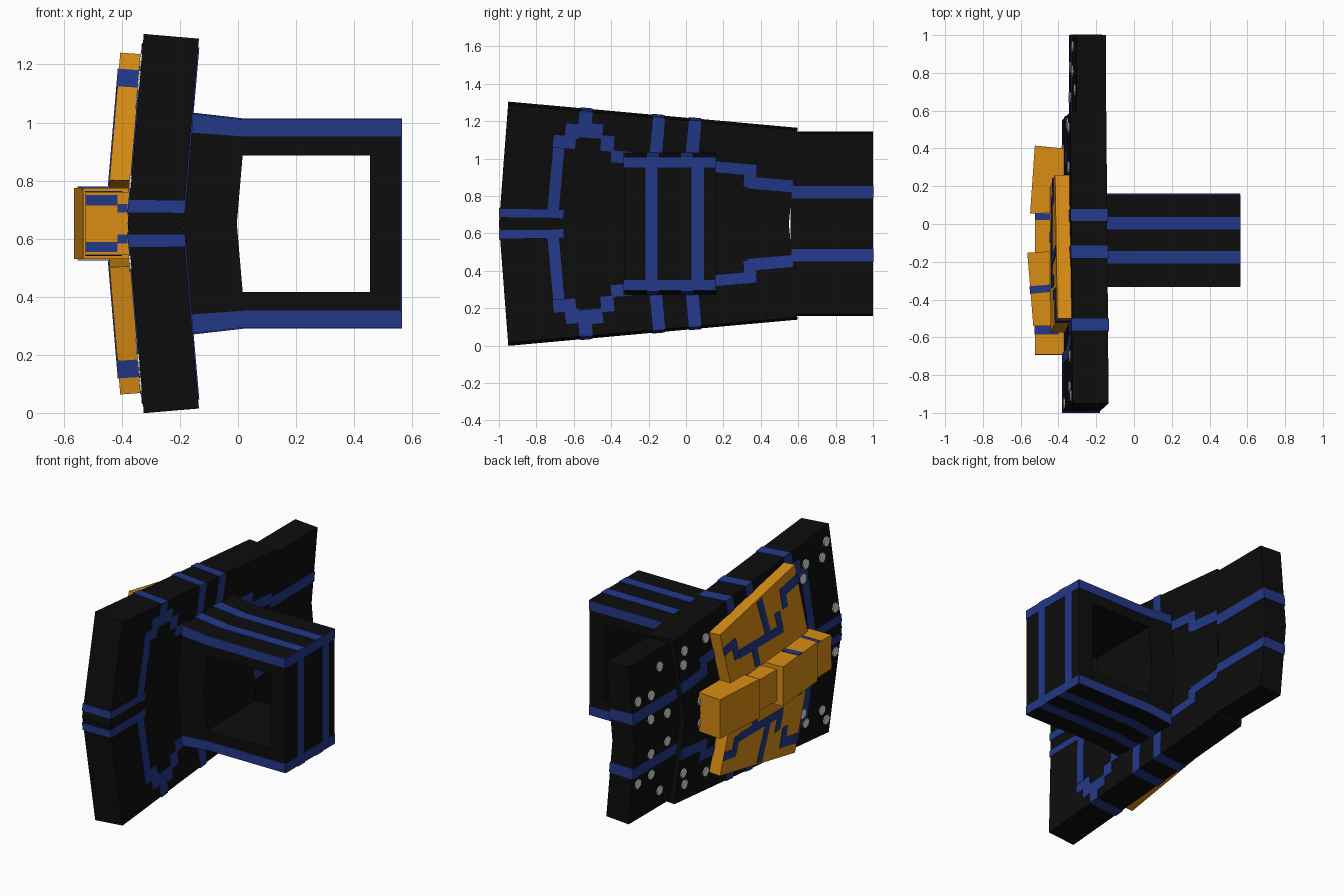
import bpy, bmesh, math

if "Cube" in bpy.data.objects:
    bpy.data.objects.remove(bpy.data.objects["Cube"])

MID = 0.652     # height of the horizontal fold; everything mirrors about it
LEAN = 0.085    # lean of each half away from the fold


def material(name, rgb):
    m = bpy.data.materials.new(name)
    m.diffuse_color = (*rgb, 1)
    m.use_nodes = True
    m.node_tree.nodes["Principled BSDF"].inputs["Base Color"].default_value = m.diffuse_color
    return m


BLACK = material("black", (0.004, 0.004, 0.004))
BLUE = material("blue", (0.017, 0.04, 0.25))
ORANGE = material("orange", (0.70, 0.27, 0.007))
GREY = material("light_grey", (0.72, 0.72, 0.72))


def part(name, mat, solids, mirror=True):
    """Join prisms (pairs of matching point loops), repeated below the fold."""
    bm = bmesh.new()
    for a, b in solids:
        for flip in ((False, True) if mirror else (False,)):
            la, lb = [[bm.verts.new((x, y, 2 * MID - z if flip else z)) for x, y, z in loop]
                      for loop in (a, b)]
            n = len(la)
            bm.faces.new(la)
            bm.faces.new(lb[::-1])
            for i in range(n):
                j = (i + 1) % n
                bm.faces.new((la[i], lb[i], lb[j], la[j]))
    bmesh.ops.recalc_face_normals(bm, faces=bm.faces)
    me = bpy.data.meshes.new(name)
    bm.to_mesh(me)
    bm.free()
    me.materials.append(mat)
    ob = bpy.data.objects.new(name, me)
    bpy.context.collection.objects.link(ob)
    return ob


def leaning(pts, n0, n1, x0):
    """Prism of a (y, z) outline on the leaning upper half, from depth n0 to n1."""
    def place(y, z, n):
        h = z - MID
        return (x0 + n + LEAN * h, y, z - LEAN * n * min(1, h / 0.65))
    return ([place(y, z, n0) for y, z in pts], [place(y, z, n1) for y, z in pts])


def across(pts, y0, y1):
    """Prism of an (x, z) outline along y."""
    return ([(x, y0, z) for x, z in pts], [(x, y1, z) for x, z in pts])


def upright(pts, z0, z1):
    """Prism of an (x, y) outline along z."""
    return ([(x, y, z0) for x, y in pts], [(x, y, z1) for x, y in pts])


def rect(a0, a1, b0, b1):
    return [(a0, b0), (a1, b0), (a1, b1), (a0, b1)]


def tilted(y0, y1, z0, z1):
    """Rectangle tilted with the upper edge of the board."""
    yc, zc = (y0 + y1) / 2, (z0 + z1) / 2
    return [(y + 0.088 * (z - zc), z - 0.088 * (y - yc)) for y, z in rect(y0, y1, z0, z1)]


def top_z(y):
    return 1.305 - 0.0906 * (y + 0.95)


# Folded board: long front section and shorter rear section
FX, FT, RX, RT, E = -0.38, 0.19, -0.345, 0.155, 0.004
part("front_board", BLACK, [leaning(
    [(-1, MID), (0.55, MID), (0.595, 1.165), (-0.95, 1.305)], 0, FT, FX)])
part("rear_board", BLACK, [leaning(rect(0.56, 1, MID, 1.145), 0, RT, RX)])

# Stepped blue stripes on both faces of the front section
steps = [
    (-0.745, -0.655, 0.685, 0.73), (-0.727, -0.667, 0.685, 1.067),
    (-0.709, -0.59, 1.067, 1.135), (-0.645, -0.57, 1.12, 1.2),
    (-0.575, -0.505, 1.125, 1.262), (-0.515, -0.445, 1.12, 1.2),
    (-0.455, -0.385, 1.05, 1.135), (-0.40, -0.29, 0.985, 1.05),
    (-0.187, -0.122, 0.99, 1.232), (0.005, 0.072, 0.98, 1.214),
    (0.14, 0.375, 0.925, 0.985), (0.31, 0.375, 0.855, 0.93), (0.33, 0.57, 0.835, 0.90)]
outlines = [tilted(*s) for s in steps] + [
    [(-1, 0.688), (-0.69, 0.685), (-0.69, 0.73), (-0.995, 0.733)]]
stripes = []
for o in outlines:
    stripes += [leaning(o, FT, FT + E, FX), leaning(o, -E, 0, FX)]
# Stripes wrapping over the upper edge and the front end
for y0, y1 in ((-0.565, -0.5), (-0.18, -0.115), (0.015, 0.08)):
    stripes.append(leaning([(y0, top_z(y0) - E), (y1, top_z(y1) - E),
                            (y1, top_z(y1) + E), (y0, top_z(y0) + E)], -E, FT + E, FX))
stripes.append(leaning([(-1.001, 0.69), (-0.99, 0.69), (-0.988, 0.735), (-0.999, 0.735)],
                       -E, FT + E, FX))
part("front_board_stripes", BLUE, stripes)
band = rect(0.565, 1, 0.79, 0.857)
part("rear_board_stripes", BLUE, [
    leaning(band, RT, RT + E, RX), leaning(band, -E, 0, RX),
    leaning(rect(0.998, 1.003, 0.79, 0.857), -E, RT + E, RX)])

# Small round studs on the outer face
dots = [(-0.91, 1.21), (-0.86, 1.13), (-0.70, 1.15), (-0.66, 1.075), (-0.95, 0.79),
        (0.30, 1.07), (0.51, 1.07), (0.53, 0.99), (0.71, 1.04), (0.81, 0.90),
        (0.94, 0.91), (0.83, 0.76), (0.39, 0.72), (0.67, 0.74)]
studs = []
for y, z in dots:
    ring = [(y + 0.03 * math.cos(k * math.tau / 10), z + 0.03 * math.sin(k * math.tau / 10))
            for k in range(10)]
    studs.append(leaning(ring, -0.007, 0, RX if y > 0.56 else FX))
part("studs", GREY, studs)

# Square hand loop: folded base, two arms, outer wall
Y0, Y1, XO, ZT = -0.33, 0.157, 0.56, 1.01
part("loop_base", BLACK, [across([(-0.19, MID), (-0.155, 1.03), (0.02, ZT), (0.016, 0.887),
                                  (-0.004, MID)], Y0, Y1)])
part("loop_arms", BLACK, [across(rect(0.016, 0.455, 0.887, ZT), Y0, Y1)])
part("loop_outer_wall", BLACK, [across(rect(0.455, XO, 2 * MID - ZT, ZT), Y0, Y1)], False)

# Blue trim around the loop
trim = []
for ya, yb in ((Y0 - E, Y0), (Y1, Y1 + E)):
    trim.append(across([(-0.158, 0.965), (0.02, 0.952), (XO, 0.952), (XO, ZT),
                        (0.02, ZT), (-0.155, 1.03)], ya, yb))
for ya, yb in ((-0.21, -0.143), (-0.03, 0.038)):
    trim += [across([(-0.155, 1.03), (0.02, ZT), (0.02, ZT + E), (-0.155, 1.03 + E)], ya, yb),
             across(rect(0.02, XO + E, ZT, ZT + E), ya, yb)]
trim.append(across(rect(XO, XO + E, 0.952, ZT), Y0, Y1))
for ya, yb in ((-0.217, -0.153), (0.03, 0.095)):
    trim.append(across(rect(XO, XO + E, MID, ZT), ya, yb))
part("loop_trim", BLUE, trim)

# Orange side plates, turned on the outer face
ST = -0.075
part("side_plates", ORANGE, [leaning(
    [(-0.50, 1.235), (0.26, 1.09), (0.19, 0.75), (-0.575, 0.80)], ST, 0, FX)])
lines = [
    [(-0.34, 0.885), (0.09, 0.885), (0.09, 0.935), (-0.34, 0.935)],
    [(-0.22, 0.93), (-0.17, 0.93), (-0.11, 1.15), (-0.16, 1.16)],
    [(-0.34, 0.93), (-0.29, 0.93), (-0.27, 1.02), (-0.32, 1.02)],
    [(-0.10, 0.78), (-0.05, 0.78), (-0.03, 0.89), (-0.08, 0.89)],
    [(-0.515, 1.115), (-0.36, 1.09), (-0.35, 1.145), (-0.505, 1.175)],
    [(-0.40, 1.02), (-0.35, 1.02), (-0.335, 1.145), (-0.385, 1.15)],
    [(0.11, 0.97), (0.235, 0.95), (0.247, 1.0), (0.12, 1.02)],
    [(0.09, 0.89), (0.14, 0.89), (0.16, 1.0), (0.11, 1.0)]]
part("side_plate_lines", BLUE, [leaning(o, ST - E, ST, FX) for o in lines] + [
    leaning([(-0.523, 1.12), (-0.51, 1.12), (-0.50, 1.18), (-0.513, 1.18)], ST - E, 0, FX)])

# Orange central grip in four stepped blocks
part("grip_rear", ORANGE, [upright([(-0.525, 0.415), (-0.37, 0.40), (-0.37, 0.06),
                                    (-0.55, 0.055)], 0.53, 0.775)], False)
part("grip_link", ORANGE, [upright(rect(-0.525, -0.36, -0.16, 0.06), 0.555, 0.75)], False)
part("grip_middle", ORANGE, [upright([(-0.565, -0.152), (-0.37, -0.14), (-0.37, -0.54),
                                      (-0.533, -0.54)], 0.53, 0.775)], False)
part("grip_front", ORANGE, [upright(rect(-0.525, -0.37, -0.69, -0.54), 0.545, 0.76)], False)

# Blue marks on the grip
part("grip_marks", BLUE, [
    upright(rect(-0.525, -0.44, 0.02, 0.055), 0.75, 0.755),
    upright([(-0.553, -0.33), (-0.44, -0.32), (-0.44, -0.36), (-0.55, -0.37)], 0.775, 0.779),
    upright(rect(-0.527, -0.40, -0.585, -0.54), 0.76, 0.764),
    across(rect(-0.525, -0.415, 0.715, 0.75), -0.694, -0.69),
    across(rect(-0.415, -0.38, 0.69, 0.72), -0.694, -0.69)])
